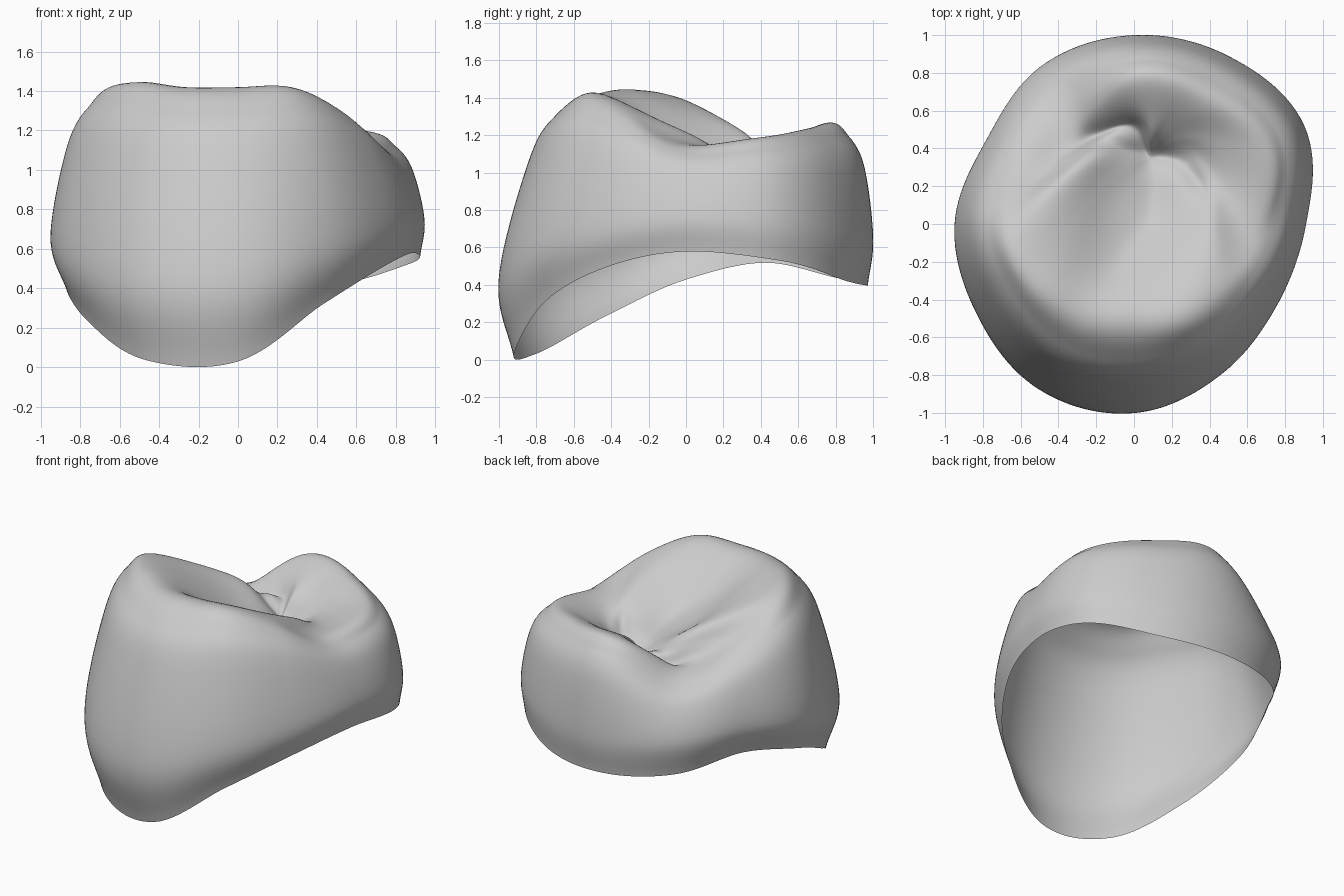
import bpy, bmesh, math
from mathutils import Vector

if "Cube" in bpy.data.objects:
    bpy.data.objects.remove(bpy.data.objects["Cube"], do_unlink=True)

AROUND, STEPS = 144, 10

# Outline shape every 30 degrees from +x, counter-clockwise
BELT_RADIUS = (.91, 1.04, 1.02, 1, .97, .9, .95, .96, 1.01, 1, .92, .87)
MARGIN_HEIGHT = (.58, .53, .42, .4, .44, .52, .43, .23, .035, .03, .32, .5)
RIDGE_RADIUS = (.6, .77, .76, .76, .56, .54, .61, .55, .5, .46, .5, .52)
RIDGE_HEIGHT = (1.155, 1.19, 1.24, 1.26, 1.05, 1.17, 1.39, 1.445, 1.42, 1.42, 1.42, 1.32)
PIT = Vector((.08, .35, 1.05))

# Grooves on the biting surface: path, depth, width
GROOVES = [
    ([(-.22, .46), (-.05, .39), (.12, .37), (.26, .33), (.36, .2)], .06, .06),
    ([(-.1, -.2), (.08, 0), (.12, .3)], .035, .12),
]


def spline(a, b, c, d, t):
    """Catmull-Rom value between b and c."""
    return b + (c - a) * (t / 2) + (a * 2 - b * 5 + c * 4 - d) * (t * t / 2) \
        + (b * 3 - a - c * 3 + d) * (t ** 3 / 2)


def around(values, u):
    i, n = int(u), len(values)
    return spline(*(values[(i + k) % n] for k in (-1, 0, 1, 2)), u - i)


def mix(a, b, t):
    return a + (b - a) * t


def groove_depth(p):
    total = 0
    for path, depth, width in GROOVES:
        distances = []
        for a, b in zip(path, path[1:]):
            a, b = Vector(a), Vector(b)
            s = max(0, min(1, (p - a).dot(b - a) / (b - a).length_squared))
            distances.append((p - a.lerp(b, s)).length)
        total += depth * math.exp(-(min(distances) / width) ** 1.5)
    return total


def meridian(j):
    """Points from the margin over the ridge towards the pit."""
    angle = math.tau * j / AROUND
    side, back = math.cos(angle), math.sin(angle)
    belt_r, margin_z, ridge_r, ridge_z = (
        around(values, len(values) * j / AROUND)
        for values in (BELT_RADIUS, MARGIN_HEIGHT, RIDGE_RADIUS, RIDGE_HEIGHT))
    belt_z = .41 + .6 * margin_z

    def point(radius, height, centre=Vector((0, 0))):
        return Vector((centre.x + radius * side, centre.y + radius * back, height))

    margin = point(belt_r * (.945 + .025 * (side + back)), margin_z)
    belt = point(belt_r, belt_z)
    shoulder = point(mix(belt_r, ridge_r, .23 - .04 * back), mix(belt_z, ridge_z, .6))
    brow = point(mix(belt_r, ridge_r, .53), mix(belt_z, ridge_z, .87))
    ridge = point(ridge_r, ridge_z)
    slope = point(.27 - .08 * back, mix(PIT.z, ridge_z, .38 + .14 * back), PIT.xy)
    keys = [margin, belt, shoulder, brow, ridge, slope, PIT]
    keys = [margin * 2 - belt] + keys + [PIT * 2 - slope]

    points = []
    for i in range(len(keys) - 3):
        for s in range(STEPS):
            p = spline(*keys[i:i + 4], s / STEPS)
            if i > 2:
                p.z -= groove_depth(p.xy)
            points.append(p)
    return points


# Crown shell, open underneath
bm = bmesh.new()
columns = [[bm.verts.new(p) for p in meridian(j)] for j in range(AROUND)]
pit = bm.verts.new(PIT - Vector((0, 0, groove_depth(PIT.xy))))
for j, left in enumerate(columns):
    right = columns[(j + 1) % AROUND]
    for i in range(len(left) - 1):
        bm.faces.new((left[i], right[i], right[i + 1], left[i + 1]))
    bm.faces.new((left[-1], right[-1], pit))

# Even out the biting surface and rest the margin on the ground
inner = [v for column in columns for v in column[3 * STEPS:]]
for _ in range(4):
    bmesh.ops.smooth_vert(bm, verts=inner + [pit], factor=.5,
                          use_axis_x=True, use_axis_y=True, use_axis_z=True)
lowest = min(v.co.z for v in bm.verts)
for v in bm.verts:
    v.co.z -= lowest

mesh = bpy.data.meshes.new("tooth_crown")
bm.to_mesh(mesh)
bm.free()
crown = bpy.data.objects.new("tooth_crown", mesh)
bpy.context.collection.objects.link(crown)

# Plain grey finish
grey = bpy.data.materials.new("light_grey")
grey.use_nodes = True
colour = (.6, .6, .6, 1)
grey.diffuse_color = colour
grey.node_tree.nodes["Principled BSDF"].inputs["Base Color"].default_value = colour
mesh.materials.append(grey)

bpy.context.view_layer.objects.active = crown
crown.select_set(True)
bpy.ops.object.shade_smooth_by_angle(angle=math.radians(60))
